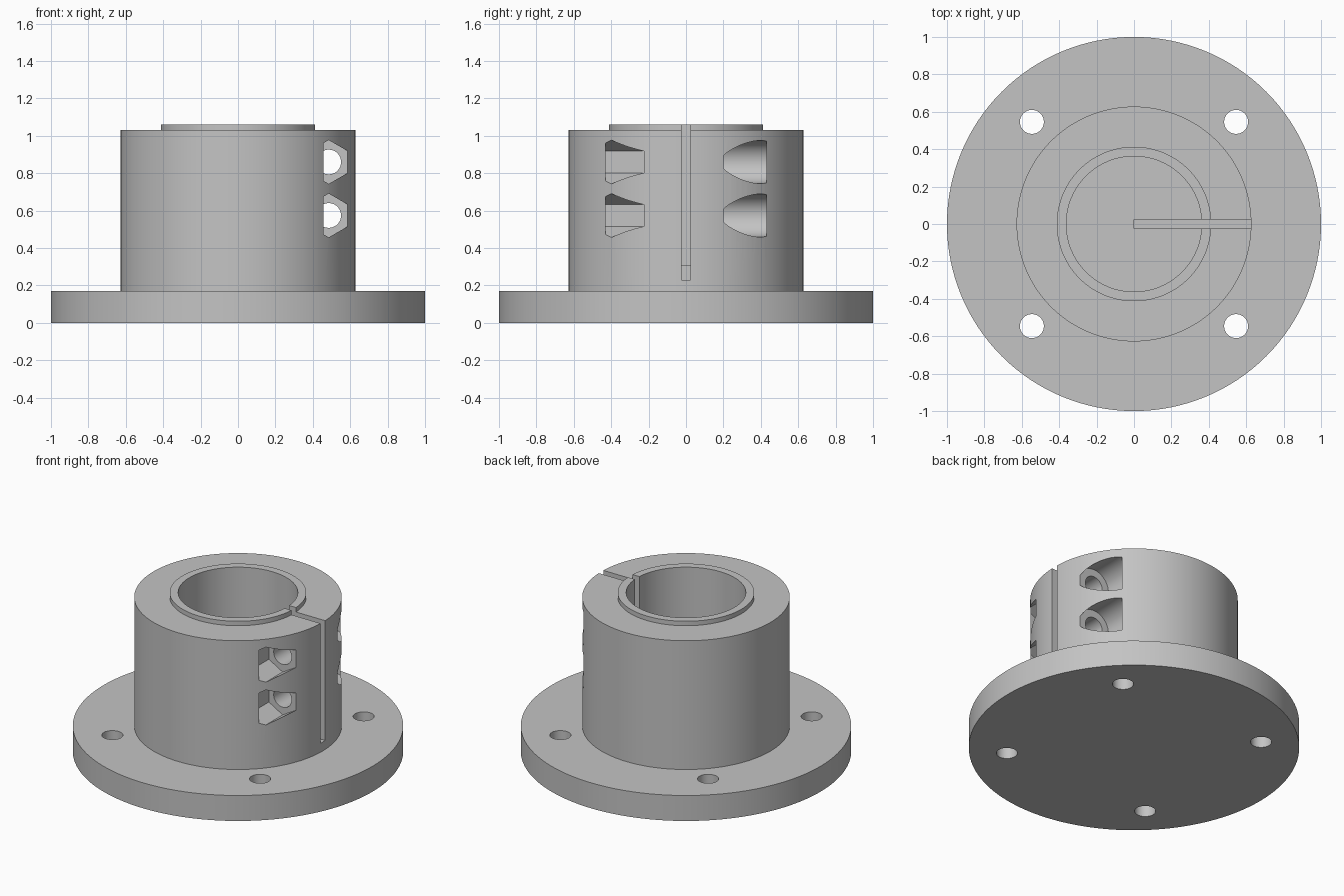
import bpy, bmesh, math
from mathutils import Matrix

if "Cube" in bpy.data.objects:
    bpy.data.objects.remove(bpy.data.objects["Cube"], do_unlink=True)

SEGMENTS = 128
SCREW_X = 0.485
SCREW_HEIGHTS = (0.574, 0.86)

metal = bpy.data.materials.new("satin grey metal")
metal.use_nodes = True
grey = (0.55, 0.55, 0.55, 1)
metal.diffuse_color = grey
metal.node_tree.nodes["Principled BSDF"].inputs["Base Color"].default_value = grey


def add_object(name, bm):
    bmesh.ops.recalc_face_normals(bm, faces=bm.faces)
    mesh = bpy.data.meshes.new(name)
    bm.to_mesh(mesh)
    bm.free()
    mesh.materials.append(metal)
    obj = bpy.data.objects.new(name, mesh)
    bpy.context.collection.objects.link(obj)
    return obj


def lathe(name, profile):
    """Revolve (radius, height) points about z; both ends lie on the axis."""
    bm = bmesh.new()
    verts = [bm.verts.new((r, 0, z)) for r, z in profile]
    edges = [bm.edges.new(pair) for pair in zip(verts, verts[1:])]
    bmesh.ops.spin(bm, geom=verts + edges, cent=(0, 0, 0), axis=(0, 0, 1),
                   angle=math.tau, steps=SEGMENTS, use_merge=True)
    bmesh.ops.remove_doubles(bm, verts=bm.verts, dist=0.0001)
    bmesh.ops.dissolve_limit(bm, angle_limit=0.01, verts=bm.verts, edges=bm.edges)
    return add_object(name, bm)


def rod(bm, radius, start, end, matrix, sides=48):
    """Add a closed prism running from start to end along the local z axis."""
    shift = Matrix.Translation((0, 0, (start + end) / 2))
    bmesh.ops.create_cone(bm, cap_ends=True, segments=sides, radius1=radius,
                          radius2=radius, depth=end - start, matrix=matrix @ shift)


def cut(target, bm):
    cutter = add_object("cutter", bm)
    cutter.hide_render = True
    mod = target.modifiers.new("cut", "BOOLEAN")
    mod.operation = "DIFFERENCE"
    mod.solver = "EXACT"
    mod.object = cutter
    bpy.context.view_layer.objects.active = target
    bpy.ops.object.modifier_apply(modifier=mod.name)
    bpy.data.objects.remove(cutter, do_unlink=True)


# Round mounting flange with four bolt holes
flange = lathe("mounting_flange", [(0, 0), (1, 0), (1, 0.17), (0, 0.17)])
holes = bmesh.new()
for x in (-0.546, 0.546):
    for y in (-0.546, 0.546):
        rod(holes, 0.064, -0.1, 0.3, Matrix.Translation((x, y, 0)))
cut(flange, holes)

# Clamp hub with a raised lip and a blind bore
hub = lathe("clamp_hub", [(0, 0.17), (0.628, 0.17), (0.628, 1.03), (0.413, 1.03),
                          (0.413, 1.06), (0.362, 1.06), (0.362, 0.31), (0, 0.31)])

# Clamping slot down one side
slot = bmesh.new()
bmesh.ops.create_cube(slot, size=1, matrix=Matrix.Translation((0.5, 0.0, 0.73))
                      @ Matrix.Diagonal((1, 0.048, 1, 1)))
cut(hub, slot)

# Clamp screws: through hole, round head pocket and hexagonal nut pocket
for z in SCREW_HEIGHTS:
    axis = Matrix.Translation((SCREW_X, 0, z)) @ Matrix.Rotation(-math.pi / 2, 4, "X")
    for radius, start, end, sides in ((0.066, -0.3, 0.3, 48),
                                      (0.115, 0.2, 0.43, 64),
                                      (0.117, -0.43, -0.222, 6)):
        pocket = bmesh.new()
        rod(pocket, radius, start, end, axis, sides)
        cut(hub, pocket)

# Smooth round walls, crisp rims
for obj in (flange, hub):
    bpy.ops.object.select_all(action="DESELECT")
    obj.select_set(True)
    bpy.context.view_layer.objects.active = obj
    bpy.ops.object.shade_smooth_by_angle(angle=math.radians(30))
